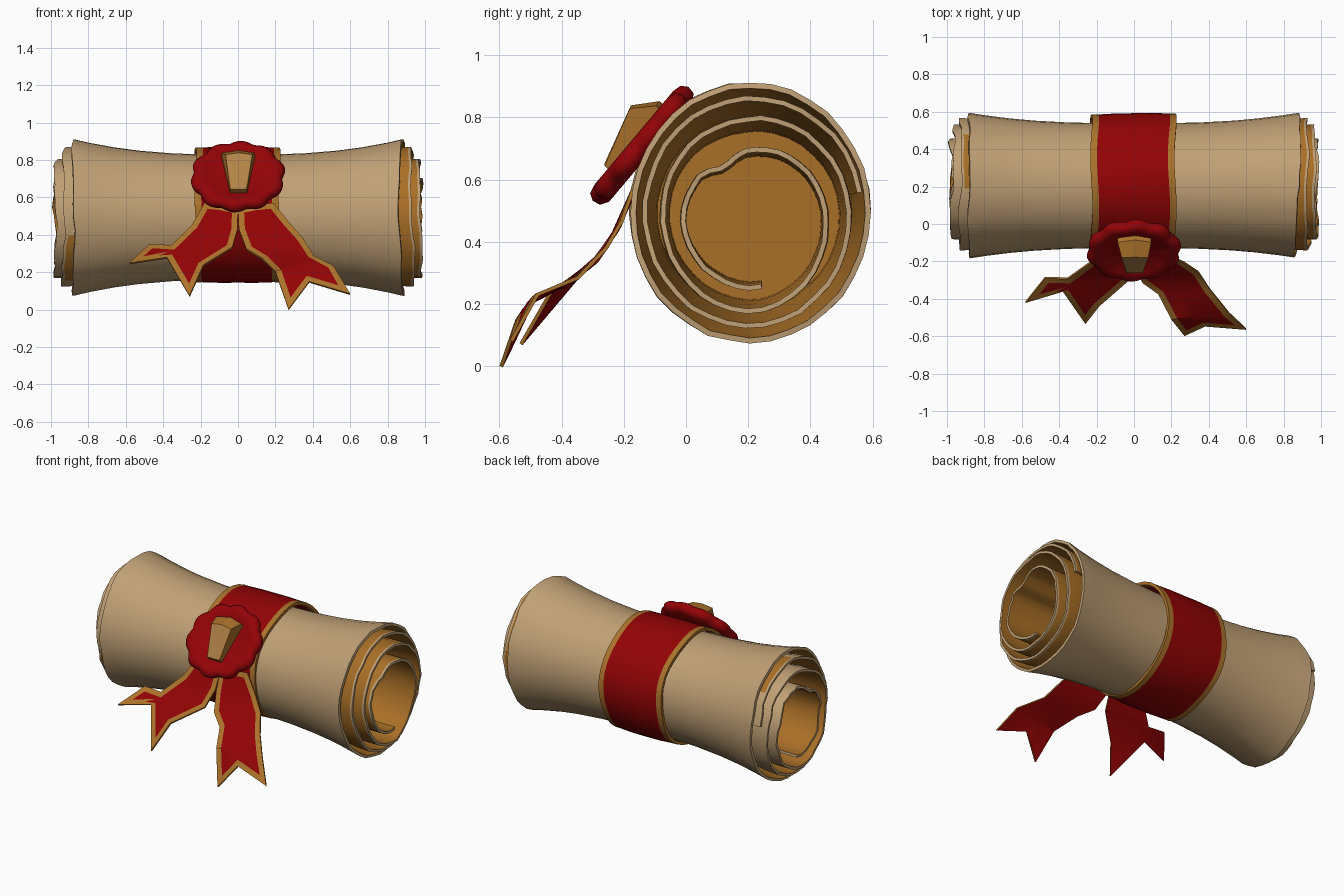
import bpy, bmesh, math, random
from mathutils import Vector

if "Cube" in bpy.data.objects:
    bpy.data.objects.remove(bpy.data.objects["Cube"])

random.seed(4)
CY, CZ = 0.205, 0.494          # scroll axis


def material(name, rgb):
    m = bpy.data.materials.new(name)
    m.diffuse_color = (*rgb, 1)
    m.use_nodes = True
    m.node_tree.nodes["Principled BSDF"].inputs["Base Color"].default_value = m.diffuse_color
    return m


TAN = material("parchment_tan", (0.53, 0.355, 0.18))
OCHRE = material("parchment_inside", (0.40, 0.16, 0.02))
RED = material("ribbon_red", (0.29, 0.001, 0.0015))
GOLD = material("gold_trim", (0.41, 0.17, 0.024))
WAX = material("wax_red", (0.29, 0.001, 0.002))
CREST = material("crest_gold", (0.45, 0.23, 0.065))


def finish(bm, name, mats, thick=0, offset=-1, back=0, angle=30):
    """Turn a bmesh into an object, thicken it and shade it."""
    me = bpy.data.meshes.new(name)
    bm.to_mesh(me)
    bm.free()
    ob = bpy.data.objects.new(name, me)
    bpy.context.collection.objects.link(ob)
    for m in mats:
        me.materials.append(m)
    bpy.ops.object.select_all(action='DESELECT')
    ob.select_set(True)
    bpy.context.view_layer.objects.active = ob
    if thick:
        mod = ob.modifiers.new("thickness", 'SOLIDIFY')
        mod.thickness, mod.offset = thick, offset
        mod.material_offset = back
        bpy.ops.object.modifier_apply(modifier=mod.name)
    bpy.ops.object.shade_smooth_by_angle(angle=math.radians(angle))
    return ob


def lerp(table, t):
    """Piecewise linear lookup in a list of (key, value)."""
    for (a, va), (b, vb) in zip(table, table[1:]):
        if t <= b:
            return va + (vb - va) * max(0, (t - a) / (b - a))
    return table[-1][1]


def grid(rows, closed=False, rule=None, centre=None):
    """Quads between rows of points; rule(row, column) picks the material."""
    bm = bmesh.new()
    vs = [[bm.verts.new(p) for p in r] for r in rows]
    n = len(vs)
    for i in range(n if closed else n - 1):
        a, b = vs[i], vs[(i + 1) % n]
        for j in range(len(a) - 1):
            f = bm.faces.new((a[j], a[j + 1], b[j + 1], b[j]))
            f.material_index = rule(i, j) if rule else 0
            f.normal_update()
            if centre:
                c = f.calc_center_median()
                if f.normal.y * (c.y - centre[0]) + f.normal.z * (c.z - centre[1]) < 0:
                    f.normal_flip()
    return bm


def flare(x):
    """Waisted tube, as a fraction of the end radius."""
    return 0.797 + 0.203 * min(1.0, abs(x) / 0.88) ** 2.6


U = [-1, -0.985, -0.9, -0.75, -0.6, -0.4, -0.2, 0, 0.2, 0.4, 0.6, 0.75, 0.9, 0.985, 1]


def sheet_row(th, r, left, right, jag, power=1):
    """One straight line of paper along the axis with softly ragged ends."""
    wave = [math.sin(3 * th + 1) + 0.6 * math.sin(7 * th), math.sin(2 * th) + 0.6 * math.sin(5 * th + 2)]
    ends = [half + jag * (w * 0.6 + random.uniform(-0.4, 0.4))
            for half, w in zip((left, right), wave)]
    wob = random.uniform(-0.007, 0.007)
    row = []
    for u in U:
        x = u * ends[u > 0]
        k = r * flare(x) ** power * (1 + wob * abs(u))
        row.append((x, CY + k * (1 - 0.07 * u * u) * math.cos(th), CZ + k * math.sin(th)))
    return row


# outer wrap of the parchment
N = 36
rows = []
for i in range(N):
    th = 2 * math.pi * i / N
    front = max(0, -math.cos(th))
    rows.append(sheet_row(th, 0.419, 0.88, 0.885 - 0.025 * front, 0.009))
finish(grid(rows, True, None, (CY, CZ)), "outer_wrap", [TAN, OCHRE], 0.018, -1, 1)

# rolled inner turns: radius and half length by number of turns from the inner end
RAD = [(0, 0.25), (0.12, 0.245), (0.25, 0.242), (0.38, 0.215), (0.44, 0.175), (0.50, 0.203),
       (0.6, 0.225), (0.75, 0.262), (1, 0.325), (1.25, 0.31), (1.5, 0.305), (1.75, 0.347),
       (2, 0.372), (2.25, 0.37), (2.5, 0.372), (2.75, 0.395)]
HALF = [(0, 0.975), (1.0, 0.98), (1.5, 0.975), (2, 0.94), (2.9, 0.92)]
STEPS = 96
TURNS = 2.75
rows = []
for i in range(STEPS + 1):
    t = TURNS * i / STEPS
    rows.append(sheet_row(-1.4 - 2 * math.pi * t, lerp(RAD, t), lerp(HALF, t), lerp(HALF, t),
                          0.012, 0.3 + 0.7 * t / TURNS))


def inner_colour(i, j):
    t = TURNS * i / STEPS
    stain = j in (1, 2) and (2.08 < t < 2.22 or 2.52 < t < 2.66)
    return 1 if 2 < j < 13 or stain else 0


finish(grid(rows, False, inner_colour, (CY, CZ)),
       "inner_turns", [TAN, OCHRE, OCHRE], 0.016, -1, 1)

# inner stops closing the tube on both sides
for side, x in (("left", -0.5), ("right", 0.5)):
    bm = bmesh.new()
    bm.faces.new([bm.verts.new((x, CY + 0.3 * math.cos(a * math.pi / 12),
                                CZ + 0.3 * math.sin(a * math.pi / 12))) for a in range(24)])
    finish(bm, side + "_core_stop", [OCHRE], 0.01)

# ribbon band around the waist with gold borders
cols = [-0.228, -0.192, -0.1, 0, 0.1, 0.187, 0.222]
rows = []
for i in range(N):
    th = 2 * math.pi * i / N
    row = []
    for x in cols:
        k = 1 + 0.008 * math.sin(5 * th + 6 * x) + 0.012 * (abs(x) < 0.15)
        row.append((x + 0.006 * math.sin(4 * th), 0.222 + 0.366 * k * math.cos(th),
                    0.505 + 0.36 * k * math.sin(th)))
    rows.append(row)
finish(grid(rows, True, lambda i, j: 0 if j in (0, 5) else 1, (0.222, 0.505)),
       "ribbon_band", [GOLD, RED, RED], 0.02, -1, 0)

# ribbon tails: outer, middle, inner points per row in x, z; depth follows height
DEPTH = [(0, -0.565), (0.1, -0.525), (0.2, -0.49), (0.24, -0.44), (0.29, -0.35),
         (0.37, -0.27), (0.45, -0.22), (0.53, -0.185), (0.6, -0.17)]
TAILS = {
    "left_tail": [((-0.18, 0.57), (-0.09, 0.56), (0.0, 0.54)),
                  ((-0.245, 0.455), (-0.13, 0.43), (-0.003, 0.43)),
                  ((-0.355, 0.345), (-0.20, 0.34), (-0.03, 0.335)),
                  ((-0.475, 0.35), (-0.33, 0.295), (-0.185, 0.24)),
                  ((-0.58, 0.25), (-0.38, 0.28), (-0.26, 0.075))],
    "right_tail": [((0.19, 0.57), (0.09, 0.56), (0.0, 0.54)),
                   ((0.27, 0.47), (0.14, 0.44), (0.005, 0.43)),
                   ((0.345, 0.385), (0.20, 0.345), (0.045, 0.325)),
                   ((0.405, 0.29), (0.27, 0.275), (0.13, 0.275)),
                   ((0.51, 0.235), (0.34, 0.22), (0.20, 0.205)),
                   ((0.60, 0.085), (0.38, 0.15), (0.27, 0.002))],
}
for name, pts in TAILS.items():
    rows = [[(x, lerp(DEPTH, z) - 0.035 * min(1, max(0, x / 0.25)) * (z < 0.25)
              + (0.006 * (-1) ** i if j == 1 else 0), z)
             for j, (x, z) in enumerate(row)] for i, row in enumerate(pts)]
    bm = grid(rows)
    bmesh.ops.recalc_face_normals(bm, faces=bm.faces)
    if sum(f.normal.y for f in bm.faces) > 0:
        bmesh.ops.reverse_faces(bm, faces=bm.faces)
    for f in bm.faces:
        f.material_index = 1
    border = bmesh.ops.inset_region(bm, faces=bm.faces[:], thickness=0.032,
                                    use_boundary=True, use_even_offset=True)
    for f in border["faces"]:
        f.material_index = 0
    finish(bm, name, [GOLD, RED, RED], 0.012, -1, 1, 35)


def on_seal(u, v, n):
    """Seal plane, tilted up and facing forward."""
    return Vector((0, -0.14, 0.71)) + Vector((u, 0.64 * v - 0.76 * n, 0.76 * v + 0.64 * n))


# wax seal with a lumpy scalloped rim and a shallow middle
PROFILE = [(0.001, -0.035), (0.205, -0.035), (0.23, -0.018), (0.235, 0.008), (0.222, 0.03),
           (0.195, 0.037), (0.165, 0.03), (0.145, 0.02), (0.001, 0.02)]
SEG = 60
rows = []
for i in range(SEG):
    a = 2 * math.pi * i / SEG
    lump = 0.95 + 0.09 * abs(math.sin(5 * a + 0.4)) + 0.02 * math.sin(2 * a + 1)
    lump += 0.03 * abs(math.cos(a))
    rows.append([on_seal(r * (1 + (lump - 1) * r / 0.22) * math.cos(a),
                         r * (1 + (lump - 1) * r / 0.22) * math.sin(a), n) for r, n in PROFILE])
bm = grid(rows, True)
bmesh.ops.remove_doubles(bm, verts=bm.verts, dist=0.002)
bmesh.ops.recalc_face_normals(bm, faces=bm.faces)
finish(bm, "wax_seal", [WAX], angle=60)

# faceted wedge crest on the seal, lighter on its raised face
bm = bmesh.new()
for u, v in ((-0.088, 0.125), (0.005, 0.145), (0.092, 0.125), (0.048, -0.13), (-0.043, -0.13)):
    for n in (0.01, 0.05):
        bm.verts.new(on_seal(u, v, n))
for u, v, n in ((-0.066, 0.065, 0.108), (0.005, 0.075, 0.112), (0.076, 0.065, 0.108),
                (0.042, -0.124, 0.056), (-0.034, -0.124, 0.056)):
    bm.verts.new(on_seal(u, v, n))
bmesh.ops.convex_hull(bm, input=bm.verts)
bm.normal_update()
for f in bm.faces:
    f.material_index = 0 if f.normal.y < -0.8 and abs(f.normal.x) < 0.3 else 1
finish(bm, "seal_crest", [CREST, GOLD], angle=10)
